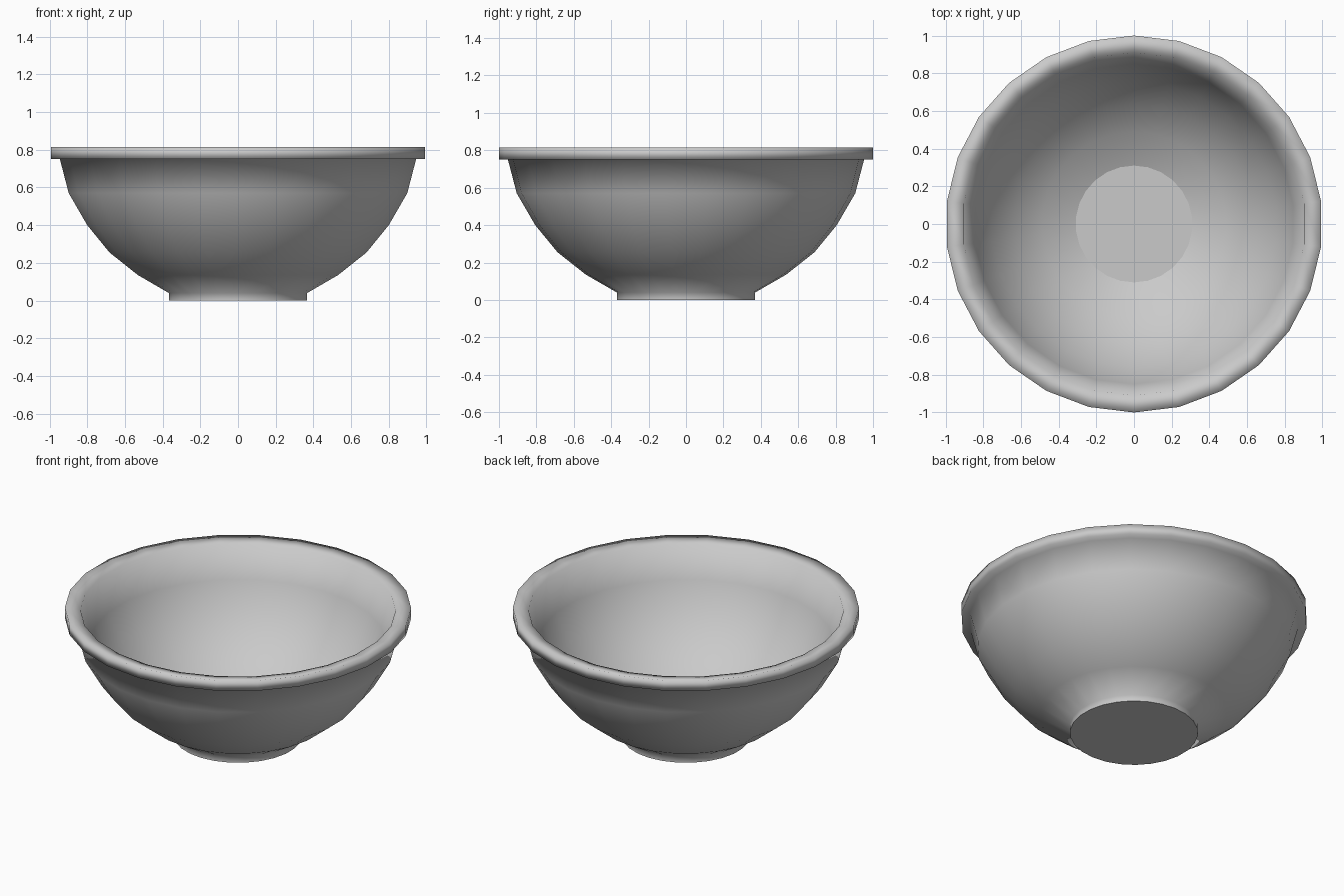
import bpy
import bmesh
import math

cube = bpy.data.objects.get("Cube")
if cube:
    bpy.data.objects.remove(cube, do_unlink=True)

SIDES = 26

# Plain grey ceramic
grey = bpy.data.materials.new("grey_ceramic")
grey.use_nodes = True
colour = (0.59, 0.59, 0.59, 1.0)
grey.diffuse_color = colour
grey.node_tree.nodes["Principled BSDF"].inputs["Base Color"].default_value = colour

# Cross-sections as (radius, height)
foot = [(0.37, 0.0), (0.37, 0.04)]
outer_wall = [(0.535, 0.135), (0.687, 0.255), (0.806, 0.40), (0.905, 0.57), (0.952, 0.75)]
rim = [(1.0, 0.75), (1.0, 0.815), (0.91, 0.80)]
inner_wall = [(0.85, 0.60), (0.76, 0.43), (0.64, 0.29), (0.49, 0.17), (0.31, 0.09)]


def lathe(name, profile, material):
    """Turn a profile about z, closing both ends with flat, sharp-edged discs."""
    bm = bmesh.new()
    angles = [math.pi / 2 + math.tau * i / SIDES for i in range(SIDES)]
    rings = [[bm.verts.new((r * math.cos(a), r * math.sin(a), z)) for a in angles]
             for r, z in profile]
    for low, high in zip(rings, rings[1:]):
        for i in range(SIDES):
            j = (i + 1) % SIDES
            bm.faces.new((low[i], low[j], high[j], high[i])).smooth = True
    for ring in (list(reversed(rings[0])), rings[-1]):
        disc = bm.faces.new(ring)
        for edge in disc.edges:
            edge.smooth = False
    bmesh.ops.recalc_face_normals(bm, faces=bm.faces)
    mesh = bpy.data.meshes.new(name)
    bm.to_mesh(mesh)
    bm.free()
    mesh.materials.append(material)
    obj = bpy.data.objects.new(name, mesh)
    bpy.context.collection.objects.link(obj)
    return obj


lathe("bowl", foot + outer_wall + rim + inner_wall, grey)
